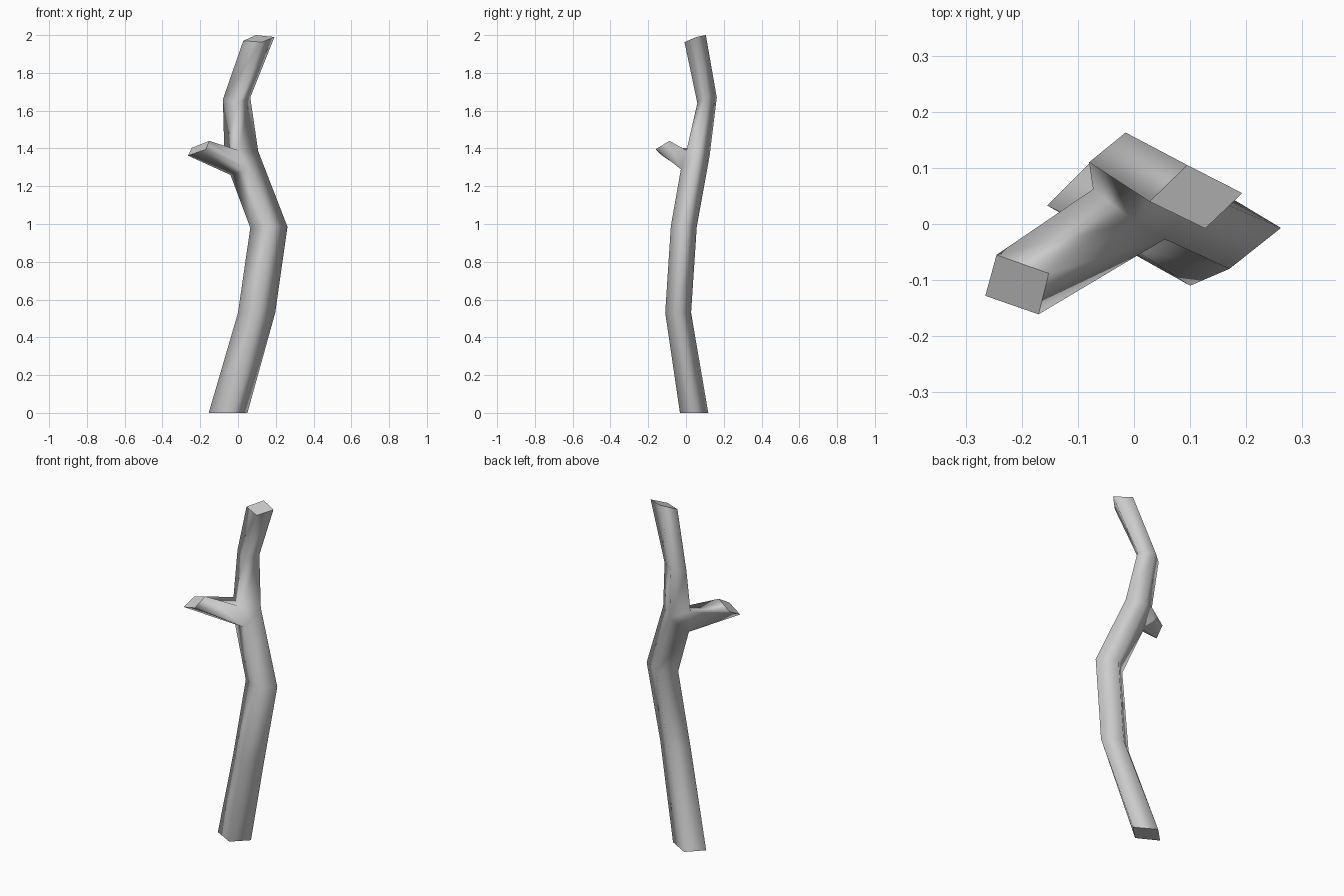
import bpy, bmesh

if "Cube" in bpy.data.objects:
    bpy.data.objects.remove(bpy.data.objects["Cube"])

# Trunk cross-sections: corners in order left, front, right, back
base = [(-.155, .033, 0), (-.035, -.032, 0), (.05, .05, 0), (-.07, .118, 0)]
low = [(0, -.045, .53), (.1, -.11, .53), (.197, -.04, .53), (.095, .027, .53)]
mid = [(.065, -.02, .98), (.17, -.08, .99), (.262, -.007, .985), (.155, .057, .985)]
high = [(-.08, .11, 1.66), (0, .06, 1.64), (.065, .107, 1.67), (-.015, .163, 1.67)]
top = [(.028, .04, 1.97), (.127, -.008, 1.963), (.193, .055, 1.99), (.095, .105, 2.0)]

# Fork: the left and front corners split to make room for the side branch
fork_low = [(-.04, .03, 1.26), (.055, -.027, 1.29)]
fork_up = [(-.073, .062, 1.40), (.003, .003, 1.39)]
fork_far = [(.107, .06, 1.385), (.018, .125, 1.36)]
# Branch end: lower left, lower right, upper right, upper left
tip = [(-.265, -.128, 1.362), (-.17, -.161, 1.395), (-.152, -.088, 1.44), (-.245, -.055, 1.403)]

bm = bmesh.new()


def verts(points):
    return [bm.verts.new(p) for p in points]


def bridge(a, b):
    for i in range(4):
        j = (i + 1) % 4
        bm.faces.new((a[i], a[j], b[j], b[i]))


base, low, mid, high, top = map(verts, (base, low, mid, high, top))
fl, fu, ff, tip = map(verts, (fork_low, fork_up, fork_far, tip))

# Trunk below and above the fork
bridge(base, low)
bridge(low, mid)
bridge(mid, fl + ff)
bridge(fu + ff, high)
bridge(high, top)

# Fork sides and side branch
bm.faces.new((fl[1], ff[0], fu[1]))
bm.faces.new((ff[1], fl[0], fu[0]))
bridge([fl[0], fl[1], fu[1], fu[0]], tip)

# Smooth bark, flat cut ends
for f in bm.faces:
    f.smooth = True
for ring in (base, top, tip):
    cap = bm.faces.new(ring)
    for e in cap.edges:
        e.smooth = False
bmesh.ops.recalc_face_normals(bm, faces=bm.faces)

mesh = bpy.data.meshes.new("branch")
bm.to_mesh(mesh)
bm.free()
bpy.context.collection.objects.link(bpy.data.objects.new("branch", mesh))
